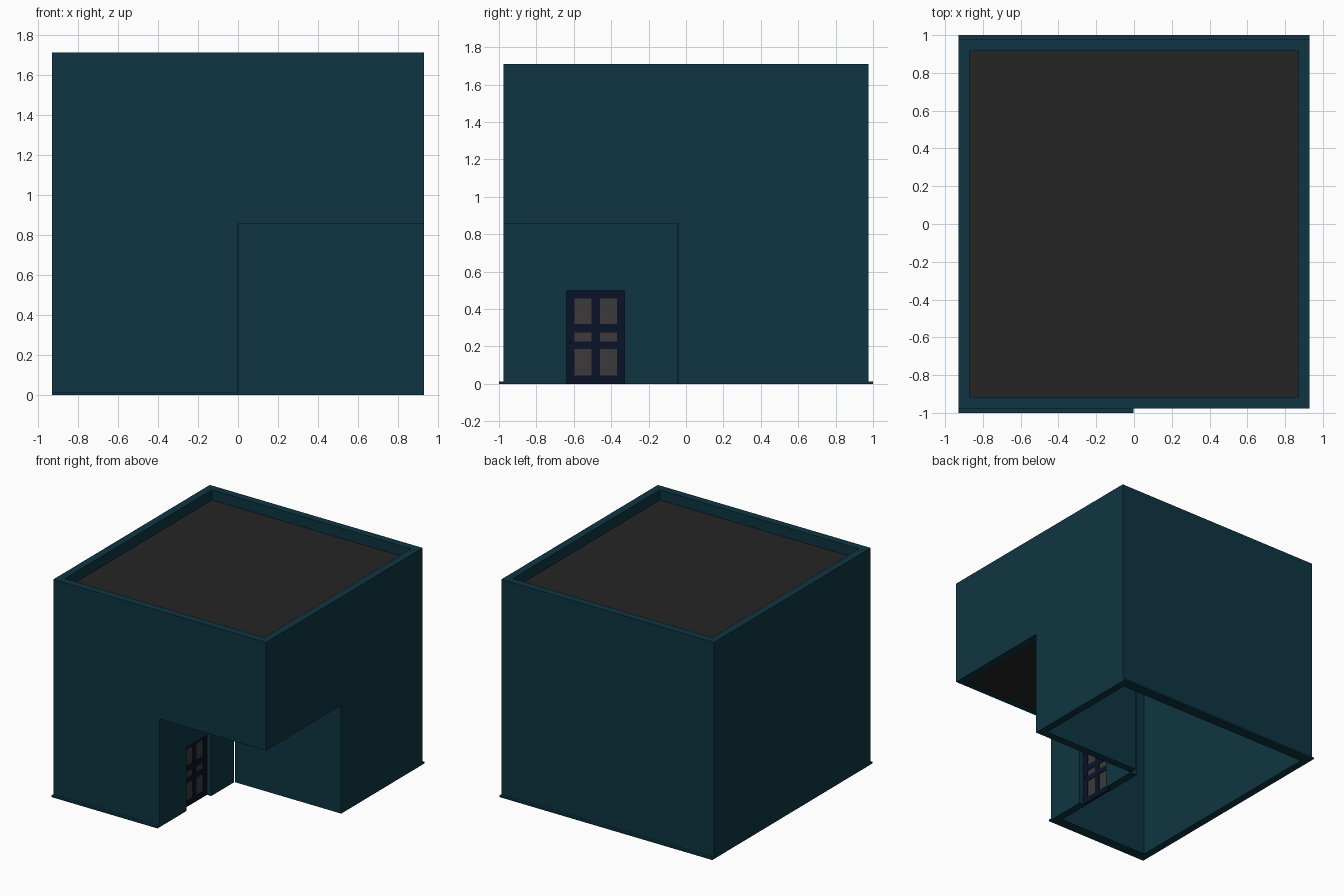
import bpy, bmesh
from mathutils import Vector

if "Cube" in bpy.data.objects:
    bpy.data.objects.remove(bpy.data.objects["Cube"])


def material(name, rgb):
    m = bpy.data.materials.new(name)
    m.diffuse_color = (*rgb, 1)
    m.use_nodes = True
    m.node_tree.nodes["Principled BSDF"].inputs["Base Color"].default_value = m.diffuse_color
    return m


TEAL = material("teal_wall", (0.0045, 0.036, 0.054))
DARK = material("dark_slab", (0.018, 0.018, 0.018))
NAVY = material("navy_door", (0.003, 0.006, 0.022))
PANE = material("door_pane", (0.045, 0.042, 0.042))


def prism(name, base, push, mat):
    """Extrude a closed 3D outline along a vector."""
    bm = bmesh.new()
    face = bm.faces.new([bm.verts.new(p) for p in base])
    new = bmesh.ops.extrude_face_region(bm, geom=[face], use_keep_orig=True)["geom"]
    bmesh.ops.translate(bm, vec=Vector(push),
                        verts=[g for g in new if isinstance(g, bmesh.types.BMVert)])
    bmesh.ops.recalc_face_normals(bm, faces=bm.faces)
    mesh = bpy.data.meshes.new(name)
    bm.to_mesh(mesh)
    bm.free()
    mesh.materials.append(mat)
    ob = bpy.data.objects.new(name, mesh)
    bpy.context.collection.objects.link(ob)
    return ob


def box(name, x, y, z, mat):
    base = [(x[0], y[0], z[0]), (x[1], y[0], z[0]), (x[1], y[1], z[0]), (x[0], y[1], z[0])]
    return prism(name, base, (0, 0, z[1] - z[0]), mat)


X, Y, H, T = 0.93, 0.977, 1.71, 0.06     # half width, half depth, height, wall thickness
NX, NY, NZ = -0.003, -0.04, 0.855        # porch corner and porch height
XI, YI = X - T, Y - T

# Outer walls; front and right walls step up over the porch
front = [(-X, 0), (NX, 0), (NX, NZ), (X, NZ), (X, H), (-X, H)]
prism("front_wall", [(x, -Y, z) for x, z in front], (0, T, 0), TEAL)
right = [(Y, 0), (NY, 0), (NY, NZ), (-YI, NZ), (-YI, H), (Y, H)]
prism("right_wall", [(X, y, z) for y, z in right], (-T, 0, 0), TEAL)
box("left_wall", (-X, -XI), (-YI, Y), (0, H), TEAL)
box("back_wall", (-XI, XI), (YI, Y), (0, H), TEAL)

# Porch walls meet only at the inner corner, with the door opening in one
D0, D1, DH = -0.64, -0.33, 0.5
wall = [(-YI, 0), (D0, 0), (D0, DH), (D1, DH), (D1, 0), (NY - 0.003, 0), (NY - 0.003, NZ), (-YI, NZ)]
prism("porch_door_wall", [(NX, y, z) for y, z in wall], (-T, 0, 0), TEAL)
box("porch_back_wall", (NX + 0.005, XI), (NY, NY + T), (0, NZ), TEAL)

# Flat slabs: roof behind the parapet and the overhang's floor
box("roof", (-XI, XI), (-YI, YI), (1.615, 1.63), DARK)
box("overhang_floor", (NX, XI), (-YI, NY + T), (NZ + 0.003, NZ + 0.018), DARK)

# Thin ground trims on front and back
box("front_trim", (-X, NX), (-1, -Y), (0, 0.013), TEAL)
box("back_trim", (-X, X), (Y, 1), (0, 0.013), TEAL)

# Door: stiles, rails, panes and knob
dx = (-0.06, -0.04)
for i, (a, b) in enumerate([(D0, -0.595), (-0.505, -0.46), (-0.37, D1)]):
    box(f"door_stile_{i}", dx, (a, b), (0, DH), NAVY)
panes_z = [(0.045, 0.185), (0.225, 0.275), (0.32, 0.455)]
rails_z = [(0, 0.045), (0.185, 0.225), (0.275, 0.32), (0.455, DH)]
for c, (a, b) in enumerate([(-0.595, -0.505), (-0.46, -0.37)]):
    for r, z in enumerate(rails_z):
        box(f"door_rail_{c}_{r}", dx, (a, b), z, NAVY)
    for r, z in enumerate(panes_z):
        box(f"door_pane_{c}_{r}", (-0.055, -0.045), (a, b), z, PANE)
box("door_knob", (-0.04, -0.028), (-0.624, -0.612), (0.214, 0.226), NAVY)
